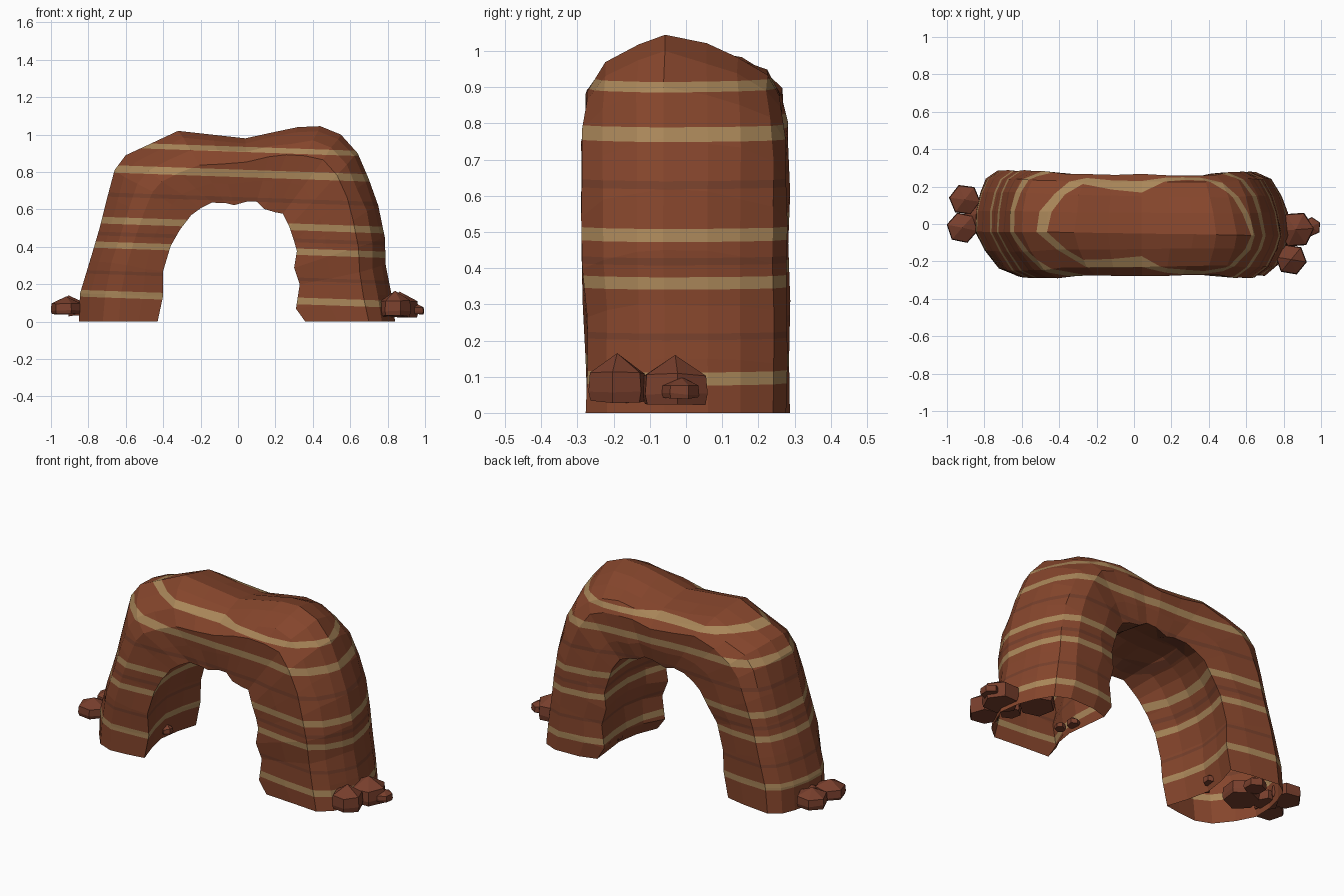
import bpy, bmesh, math, random
from mathutils import Vector

if "Cube" in bpy.data.objects:
    bpy.data.objects.remove(bpy.data.objects["Cube"])
random.seed(4)

def material(name, rgb):
    m = bpy.data.materials.new(name)
    m.diffuse_color = (*rgb, 1)
    m.use_nodes = True
    m.node_tree.nodes["Principled BSDF"].inputs["Base Color"].default_value = m.diffuse_color
    return m

RED = material("red_rock", (0.235, 0.06, 0.025))
TAN = material("tan_strata", (0.40, 0.24, 0.10))
DARK = material("dark_strata", (0.18, 0.05, 0.024))
RUBBLE = material("rubble_rock", (0.19, 0.05, 0.026))

# Stations along the arch: outer x, outer z, inner x, inner z
PATH = [(-.85, 0, -.43, 0), (-.845, .15, -.40, .14), (-.79, .33, -.40, .27), (-.74, .5, -.36, .41),
        (-.70, .66, -.31, .49), (-.66, .81, -.25, .57), (-.60, .89, -.20, .61), (-.47, .95, -.14, .635),
        (-.32, 1.02, -.07, .63), (-.14, 1.0, -.02, .625), (.04, .98, .05, .64), (.2, 1.015, .10, .64),
        (.32, 1.04, .14, .605), (.44, 1.045, .20, .59), (.55, 1.0, .24, .575), (.64, .9, .275, .51),
        (.70, .76, .30, .43), (.75, .62, .315, .38), (.785, .45, .30, .29), (.79, .3, .33, .2),
        (.82, .15, .31, .07), (.84, 0, .36, 0)]
# Crescent sections of the two feet: u runs from inner face to outer face, y is depth
LEFT = [(.0, -.25), (.25, -.265), (.5, -.275), (.70, -.235), (.87, -.14), (1, -.04), (.99, .07),
        (.94, .17), (.87, .24), (.70, .285), (.3, .27), (.03, .245), (.11, .13), (.15, 0), (.10, -.13)]
RIGHT = [(.0, -.25), (.35, -.265), (.70, -.275), (.85, -.22), (.95, -.13), (1, -.06), (.96, .06),
         (.90, .15), (.79, .24), (.62, .28), (.3, .27), (.09, .245), (.13, .12), (.15, 0), (.10, -.13)]

# Arch skin, left open at the feet
bm = bmesh.new()
rings = []
for i, (ox, oz, ix, iz) in enumerate(PATH):
    ring = []
    w = min(1, max(0, .5 + ox / 1.3))             # blend from left foot to right foot
    foot = i in (0, len(PATH) - 1)
    top = max(0, min(oz, 1) - .85) / .15
    for j, (p, q) in enumerate(zip(LEFT, RIGHT)):
        u, y = p[0] * (1 - w) + q[0] * w, p[1] * (1 - w) + q[1] * w
        u += 0 if j in (0, 5, 11) else random.uniform(-.012, .012)
        y *= 1 + random.uniform(-.012, .012)
        if 6 <= j <= 8:
            u -= .04 * top                        # crown slopes down to the back
        if .3 < oz < .93 and abs(ox) > .55 and y < 0:
            y *= 1.05
        if y > 0:
            y *= 1 - .07 * top
        z = iz + (oz - iz) * u
        if not foot and j != 5:
            z += random.uniform(-.006, .006)
        ring.append(bm.verts.new((ix + (ox - ix) * u, y, z)))
    rings.append(ring)
n = len(LEFT)
for a, b in zip(rings, rings[1:]):
    for j in range(n):
        bm.faces.new((a[j], a[(j + 1) % n], b[(j + 1) % n], b[j]))
bmesh.ops.recalc_face_normals(bm, faces=bm.faces)

# Strata: slice along gently tilted planes, then colour the slices
SLOPE = .035
BANDS = [(.122, .036, 1), (.238, .018, 2), (.385, .034, 1), (.445, .02, 2), (.517, .036, 1),
         (.655, .022, 2), (.793, .04, 1), (.922, .028, 1)]
for z, t, _ in BANDS:
    for h in (z - t / 2, z + t / 2):
        bmesh.ops.bisect_plane(bm, geom=bm.verts[:] + bm.edges[:] + bm.faces[:], dist=1e-5,
                               plane_co=(0, 0, h), plane_no=Vector((SLOPE, 0, 1)).normalized())
for f in bm.faces:
    c = f.calc_center_median()
    for z, t, m in BANDS:
        if abs(c.z + SLOPE * c.x - z) < t / 2:
            f.material_index = m
me = bpy.data.meshes.new("rock_arch")
bm.to_mesh(me)
bm.free()
for m in (RED, TAN, DARK):
    me.materials.append(m)
bpy.context.collection.objects.link(bpy.data.objects.new("rock_arch", me))

# Rubble: faceted boulders with a low point on top
def boulder(name, x, y, r, z0, z1, sides=6):
    bm = bmesh.new()
    turn = random.uniform(0, 1)
    levels = [(z0, .93), (z0 + .2 * (z1 - z0), 1), (z0 + .6 * (z1 - z0), .95)]
    loops = []
    for z, s in levels:
        loops.append([bm.verts.new((x + r * s * math.cos(turn + k * math.tau / sides),
                                    y + r * s * math.sin(turn + k * math.tau / sides),
                                    z + random.uniform(-.004, .004))) for k in range(sides)])
    top = bm.verts.new((x, y, z1))
    bm.faces.new(loops[0][::-1])
    for k in range(sides):
        q = (k + 1) % sides
        for a, b in zip(loops, loops[1:]):
            bm.faces.new((a[k], a[q], b[q], b[k]))
        bm.faces.new((loops[-1][k], loops[-1][q], top))
    me = bpy.data.meshes.new(name)
    bm.to_mesh(me)
    bm.free()
    me.materials.append(RUBBLE)
    bpy.context.collection.objects.link(bpy.data.objects.new(name, me))

# x, y, radius, bottom, top: outside piles, small inner stones, then stones bedded in the feet
ROCKS = [(-.905, .13, .085, .04, .14), (-.918, -.02, .085, .04, .135), (-.84, .05, .07, .03, .11),
         (.865, -.03, .1, .025, .16), (.84, -.19, .085, .03, .165), (.948, -.015, .052, .04, .10),
         (-.48, .03, .034, .03, .08), (-.51, -.04, .03, .03, .07),
         (.43, .03, .034, .03, .08), (.46, -.04, .03, .03, .07),
         (.70, .06, .10, .03, .15), (-.72, .0, .10, .03, .15), (.76, -.08, .06, .03, .1),
         (-.70, .13, .06, .03, .1)]
for i, r in enumerate(ROCKS):
    boulder(f"boulder_{i + 1}", *r)
